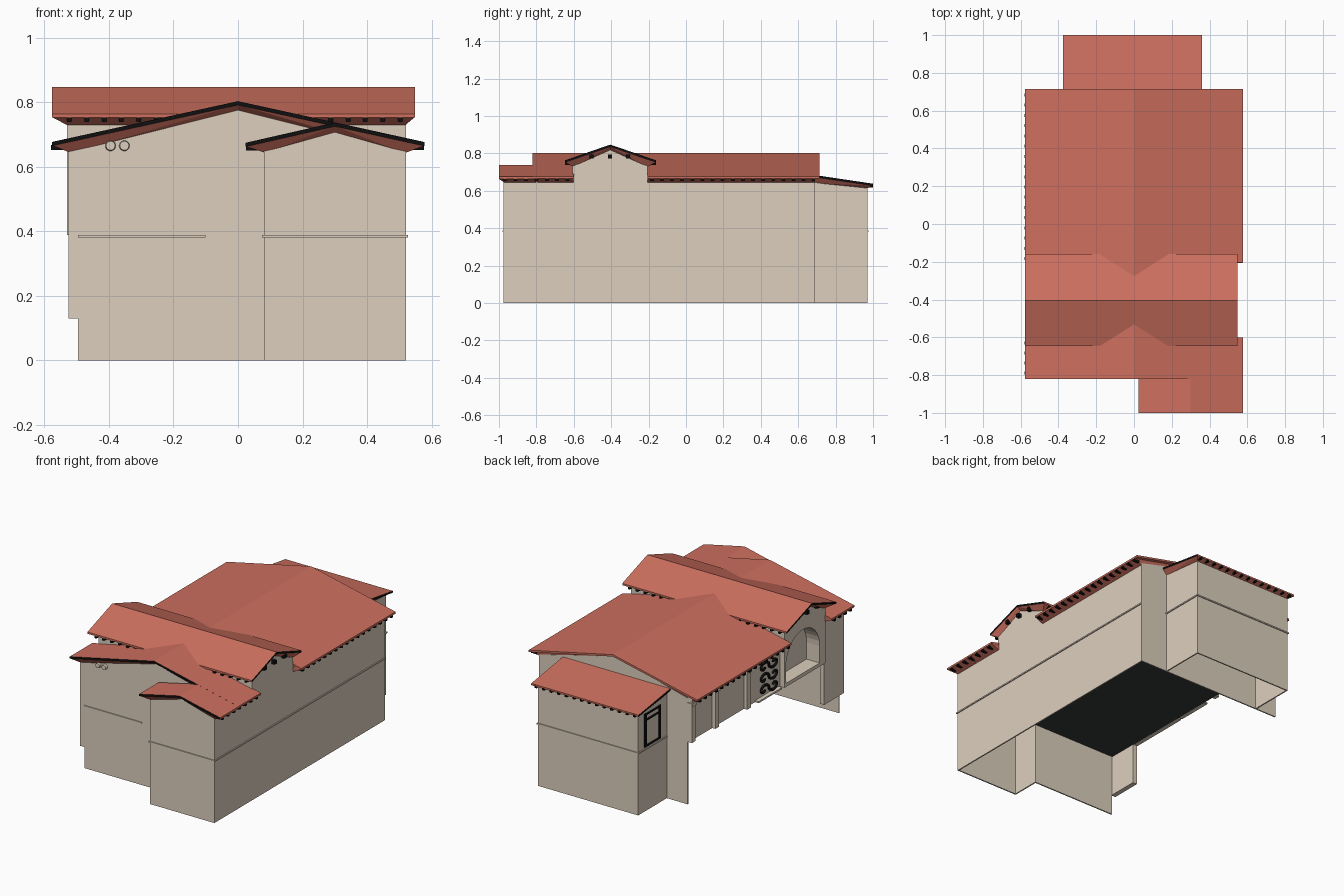
import bpy, bmesh, math
from mathutils import Vector

cube = bpy.data.objects.get("Cube")
if cube:
    bpy.data.objects.remove(cube)


def material(name, rgb):
    m = bpy.data.materials.new(name)
    m.use_nodes = True
    m.diffuse_color = (*rgb, 1)
    m.node_tree.nodes["Principled BSDF"].inputs["Base Color"].default_value = (*rgb, 1)
    return m


STUCCO = material("beige stucco", (0.72, 0.625, 0.515))
TILE = material("terracotta tile", (0.61, 0.16, 0.112))
DARK = material("black timber", (0.005, 0.005, 0.005))
BASE = material("dark floor", (0.036, 0.044, 0.038))


def finish(name, bm, mats, rule=None):
    bmesh.ops.recalc_face_normals(bm, faces=bm.faces)
    if rule:
        for f in bm.faces:
            f.material_index = int(rule(f))
    mesh = bpy.data.meshes.new(name)
    bm.to_mesh(mesh)
    bm.free()
    for m in mats:
        mesh.materials.append(m)
    ob = bpy.data.objects.new(name, mesh)
    bpy.context.collection.objects.link(ob)
    return ob


def add_box(bm, lo, hi):
    vs = bmesh.ops.create_cube(bm, size=1)["verts"]
    for v in vs:
        v.co = Vector(((a + b) / 2 + c * (b - a) for a, b, c in zip(lo, hi, v.co)))


def boxes(name, mat, *pairs):
    bm = bmesh.new()
    for lo, hi in pairs:
        add_box(bm, lo, hi)
    return finish(name, bm, [mat])


def prism(name, profile, a, b, axis, mats, rule=None):
    """Extrude a (horizontal, z) profile along x or y."""
    bm = bmesh.new()
    place = (lambda p, t: (t, p[0], p[1])) if axis == "x" else (lambda p, t: (p[0], t, p[1]))
    face = bm.faces.new([bm.verts.new(place(p, a)) for p in profile])
    ext = bmesh.ops.extrude_face_region(bm, geom=[face])["geom"]
    move = Vector((b - a, 0, 0)) if axis == "x" else Vector((0, b - a, 0))
    bmesh.ops.translate(bm, vec=move, verts=[g for g in ext if isinstance(g, bmesh.types.BMVert)])
    return finish(name, bm, mats, rule)


def roof(name, line, a, b, axis, thick=0.012, dark_ends=(-1, 1)):
    """Thin tiled slab following a ridge line, with dark rake ends."""
    under = [(h, z - thick) for h, z in reversed(line)]
    i = 0 if axis == "x" else 1
    return prism(name, line + under, a, b, axis, [TILE, DARK],
                 lambda f: round(f.normal[i], 2) in dark_ends)


def soffit(name, outer, a, b, inner, ia, ib, axis):
    """Cornice under each slope, tapering from the roof edge in to the wall."""
    bm = bmesh.new()
    for k in range(len(outer) - 1):
        pts = [(t, *p) for line, ends in ((outer, (a, b)), (inner, (ia, ib)))
               for t in ends for p in line[k:k + 2]]
        verts = [bm.verts.new(p if axis == "x" else (p[1], p[0], p[2])) for p in pts]
        bmesh.ops.convex_hull(bm, input=verts)
    return finish(name, bm, [TILE])


def dentils(name, start, end, size, step=0.053):
    """Row of rafter tails between two points."""
    s, e = Vector(start), Vector(end)
    n = max(1, round((e - s).length / step))
    half = Vector(size) / 2
    pts = [s.lerp(e, (k + 0.5) / n) for k in range(n)]
    boxes(name, DARK, *[(p - half, p + half) for p in pts])


# Upper body, with a dark floor underside
under = lambda f: f.normal.z < -0.9
FLOOR = 0.385
body = prism("upper_body", [(-0.5, FLOOR), (0.521, FLOOR), (0.521, 0.655), (0, 0.784), (-0.5, 0.655)],
             -0.795, 0.69, "y", [STUCCO, BASE], under)
prism("front_wing_upper", [(0.08, FLOOR), (0.521, FLOOR), (0.521, 0.655), (0.3, 0.715), (0.08, 0.655)],
      -0.975, -0.79, "y", [STUCCO, BASE], under)
WL, WR = 0.333, -0.352
prism("back_wing_upper", [(0.68, FLOOR), (0.97, FLOOR), (0.97, 0.622), (0.68, 0.66)],
      WR, WL, "x", [STUCCO])

# Lower walls, open below
T = 0.008
boxes("lower_walls", STUCCO,
      ((0.521 - T, -0.975, 0), (0.521, 0.69, FLOOR)),
      ((0.08, -0.975, 0), (0.521, -0.975 + T, FLOOR)),
      ((0.08, -0.975, 0), (0.08 + T, -0.79, FLOOR)),
      ((-0.495, -0.795, 0), (0.08 + T, -0.795 + T, FLOOR)),
      ((-0.495, 0.69 - T, 0), (0.521, 0.69, FLOOR)))
boxes("back_wing_lower_walls", STUCCO,
      ((WR, 0.97 - T, 0), (WL, 0.97, FLOOR)),
      ((WR, 0.69, 0), (WR + T, 0.97, FLOOR)),
      ((WL - T, 0.69, 0), (WL, 0.97, FLOOR)))
boxes("front_corner_wall", STUCCO, ((-0.525, -0.795, 0.13), (-0.495, -0.6, 0.655)))

# Cross gable hall with an arched recess on its right side
base = FLOOR + 0.003
tower = prism("cross_hall", [(-0.607, base), (-0.205, base), (-0.205, 0.74), (-0.406, 0.828), (-0.607, 0.74)],
              -0.53, 0.521, "x", [STUCCO])
arc = [(-0.385 + 0.165 * math.cos(math.pi * k / 16), 0.515 + 0.165 * math.sin(math.pi * k / 16))
       for k in range(17)]
cutter = prism("arch_cutter", [(-0.55, 0.41), (-0.22, 0.41)] + arc, -0.6, -0.44, "x", [STUCCO])
cutter.hide_render = True
cutter.hide_set(True)
for target in (tower, body):
    mod = target.modifiers.new("arch", "BOOLEAN")
    mod.object = cutter
    mod.solver = "EXACT"

# Main roof, narrowed where the cross hall passes through
SL = 0.219
def main_line(w, drop=0.0):
    return [(-w, 0.803 - SL * w - drop), (0, 0.803 - drop), (w, 0.803 - SL * w - drop)]

main_inner = [(-0.517, 0.642), (0, 0.772), (0.517, 0.642)]
roof("front_main_roof", main_line(0.577), -0.82, -0.6, "y", dark_ends=(-1,))
roof("middle_main_roof", main_line(0.515), -0.6, -0.205, "y", dark_ends=())
roof("back_main_roof", main_line(0.577), -0.205, 0.715, "y", dark_ends=())
soffit("front_main_soffit", main_line(0.575, 0.011), -0.819, -0.601, main_inner, -0.79, -0.601, "y")
soffit("back_main_soffit", main_line(0.575, 0.011), -0.206, 0.692, main_inner, -0.206, 0.685, "y")

# Front wing roof
wing = [(0.023, 0.674), (0.3, 0.737), (0.578, 0.676)]
roof("front_wing_roof", wing, -1.0, -0.81, "y", dark_ends=(-1,))
soffit("front_wing_soffit", [(h, z - 0.011) for h, z in wing], -0.999, -0.81,
       [(0.085, 0.643), (0.3, 0.703), (0.516, 0.642)], -0.97, -0.8, "y")

# Cross hall roof
cross = [(-0.647, 0.763), (-0.405, 0.847), (-0.16, 0.763)]
roof("cross_roof", cross, -0.577, 0.548, "x", 0.011)
soffit("cross_soffit", [(h, z - 0.01) for h, z in cross], -0.576, 0.547,
       [(-0.603, 0.727), (-0.405, 0.815), (-0.209, 0.727)], -0.525, 0.516, "x")

# Back wing lean-to roof
lean = [(0.69, 0.684), (1.0, 0.638)]
roof("back_wing_roof", lean, -0.376, 0.359, "x", 0.011)
soffit("back_wing_soffit", [(h, z - 0.01) for h, z in lean], -0.375, 0.358,
       [(0.69, 0.64), (0.966, 0.612)], WR + 0.004, WL - 0.004, "x")

# Rafter tails
tail = (0.038, 0.016, 0.015)
for side, x, y0 in (("left", 0.557, -0.995), ("right", -0.56, -0.815)):
    dentils(side + "_main_rafters", (x, -0.21, 0.659), (x, 0.71, 0.659), tail)
    dentils(side + "_front_rafters", (x, y0, 0.659), (x, -0.605, 0.659), tail)
dentils("wing_inner_rafters", (0.044, -0.995, 0.658), (0.044, -0.82, 0.658), tail)
for name, y in (("cross_front_rafters", -0.633), ("cross_back_rafters", -0.174)):
    dentils(name, (-0.55, y, 0.747), (0.53, y, 0.747), (0.014, 0.028, 0.018))
dentils("back_wing_rafters", (-0.37, 0.984, 0.624), (0.355, 0.984, 0.624), (0.014, 0.034, 0.014))

# Beam ends in both cross gables
boxes("gable_beam_ends", DARK,
      *[((x - 0.018, y - 0.011, 0.772), (x + 0.018, y + 0.011, 0.794))
        for x in (-0.535, 0.525) for y in (-0.505, -0.407, -0.31)])

# Belt course
P = 0.006
Z0, Z1 = 0.381, 0.389
boxes("belt_course", STUCCO,
      ((0.515, -0.975, Z0), (0.521 + P, 0.69, Z1)),
      ((0.08 - P, -0.975 - P, Z0), (0.521 + P, -0.97, Z1)),
      ((0.08 - P, -0.975, Z0), (0.085, -0.8, Z1)),
      ((-0.495, -0.795 - P, Z0), (-0.1, -0.79, Z1)),
      ((WR - P, 0.965, Z0), (WL + P, 0.97 + P, Z1)),
      ((WR - P, 0.69, Z0), (WR + P, 0.97, Z1)),
      ((WL - P, 0.69, Z0), (WL + P, 0.97, Z1)))

# Pilasters with caps along the right side
parts = []
for y in (0.67, 0.44, 0.13):
    parts.append(((-0.522, y - 0.018, FLOOR), (-0.49, y + 0.018, 0.66)))
    parts.append(((-0.528, y - 0.023, 0.61), (-0.49, y + 0.023, 0.63)))
boxes("pilasters", STUCCO, *parts)
boxes("screen_sill", STUCCO, ((-0.525, -0.19, FLOOR), (-0.49, 0.04, 0.395)))

# Wrought scroll screen
curve = bpy.data.curves.new("scroll_screen", "CURVE")
curve.dimensions = "3D"
curve.bevel_depth = 0.008
curve.bevel_resolution = 1
for row in range(3):
    for s in (1, -1):
        sp = curve.splines.new("POLY")
        sp.points.add(13)
        for k, p in enumerate(sp.points):
            a = k * 0.45
            r = 0.05 - 0.0032 * k
            p.co = (-0.512, -0.08 + s * (0.048 - r * math.cos(a)),
                    0.435 + 0.07 * row + s * r * 0.7 * math.sin(a), 1)
curve.materials.append(DARK)
bpy.context.collection.objects.link(bpy.data.objects.new("scroll_screen", curve))

# Window frame on the back wing
X0, X1 = WR - 0.008, WR + 0.002
boxes("back_wing_window_frame", DARK,
      *[((X0, y - 0.008, 0.4), (X1, y + 0.008, 0.605)) for y in (0.765, 0.905)],
      *[((X0, 0.765, z), (X1, 0.905, z + 0.008)) for z in (0.4, 0.56, 0.595)])

# Round vents on the front gable
for i, x in enumerate((-0.395, -0.352)):
    bm = bmesh.new()
    bmesh.ops.create_cone(bm, cap_ends=True, segments=20, radius1=0.017, radius2=0.014, depth=0.02)
    for v in bm.verts:
        v.co = Vector((x + v.co.x, -0.8 - v.co.z, 0.665 + v.co.y))
    finish("round_vent_%d" % (i + 1), bm, [STUCCO])
